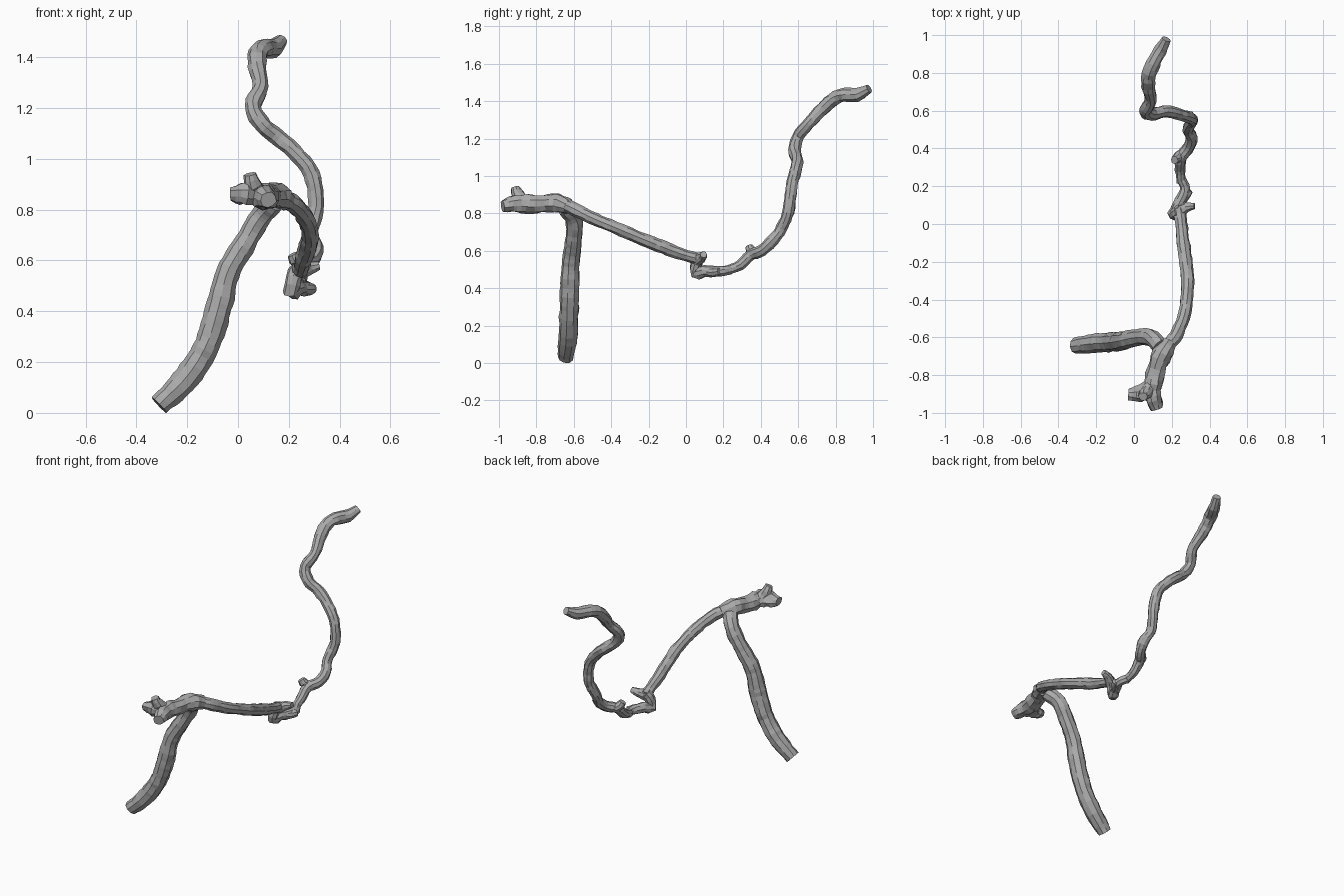
import bpy, bmesh, math, random
from mathutils import Vector, noise

random.seed(4)
if "Cube" in bpy.data.objects:
    bpy.data.objects.remove(bpy.data.objects["Cube"], do_unlink=True)

bark = bpy.data.materials.new("grey bark")
bark.use_nodes = True
GREY = (0.4, 0.4, 0.4, 1)
bark.diffuse_color = GREY
bark.node_tree.nodes["Principled BSDF"].inputs["Base Color"].default_value = GREY


def spline(points, step):
    """Smoothly resample (x, y, z, radius) points."""
    pts = [Vector(p) for p in points]
    pts = [2 * pts[0] - pts[1]] + pts + [2 * pts[-1] - pts[-2]]
    out = []
    for a, b, c, d in zip(pts, pts[1:], pts[2:], pts[3:]):
        n = max(1, round((c - b).length / step))
        for i in range(n):
            t = i / n
            out.append(0.5 * (2 * b + (c - a) * t + (2 * a - 5 * b + 4 * c - d) * t * t
                              + (3 * b - a - 3 * c + d) * t ** 3))
    return out + [pts[-2]]


def limb(name, points, rough=0.12, sides=9, step=0.025):
    """Faceted, gnarled tube with capped ends."""
    path = spline(points, step)
    bm = bmesh.new()
    rings = []
    side = None
    for i, p in enumerate(path):
        centre = p.to_3d()
        along = (path[min(i + 1, len(path) - 1)].to_3d() - path[max(i - 1, 0)].to_3d()).normalized()
        side = along.orthogonal() if side is None else side - along * side.dot(along)
        side.normalize()
        other = along.cross(side)
        ring = []
        for k in range(sides):
            a = math.tau * k / sides
            out = side * math.cos(a) + other * math.sin(a)
            bump = noise.noise((centre + out * p.w) * 22) * 1.3 + random.uniform(-0.4, 0.4)
            ring.append(bm.verts.new(centre + out * p.w * (1 + rough * bump)))
        rings.append(ring)
    for r, s in zip(rings, rings[1:]):
        for k in range(sides):
            j = (k + 1) % sides
            bm.faces.new((r[k], r[j], s[j], s[k]))
    bm.faces.new(rings[0][::-1])
    bm.faces.new(rings[-1])
    bmesh.ops.recalc_face_normals(bm, faces=bm.faces)
    mesh = bpy.data.meshes.new(name)
    bm.to_mesh(mesh)
    bm.free()
    mesh.materials.append(bark)
    bpy.context.collection.objects.link(bpy.data.objects.new(name, mesh))


# Thick lower stem
limb("main_stem", [
    (-.31, -.645, .03, .043), (-.2, -.63, .14, .052), (-.12, -.625, .27, .052),
    (-.07, -.62, .43, .052), (-.04, -.615, .55, .048), (.03, -.6, .67, .046),
    (.09, -.6, .77, .045), (.14, -.65, .83, .045)], rough=.09)

# Forward limb with its broken, forked end
limb("front_limb", [
    (.19, -.63, .835, .04), (.15, -.69, .855, .05), (.12, -.77, .85, .048),
    (.1, -.85, .85, .048), (.1, -.91, .85, .046), (.12, -.98, .84, .033)], rough=.2)
limb("front_fork", [
    (.1, -.84, .85, .035), (.05, -.89, .855, .042), (.01, -.9, .86, .042), (-.03, -.9, .86, .028)], rough=.25)
limb("front_knob", [
    (.08, -.86, .86, .035), (.06, -.9, .9, .034), (.05, -.915, .94, .024)], rough=.25)

# Thin limb running back
limb("rear_limb", [
    (.15, -.67, .85, .035), (.21, -.61, .83, .036), (.26, -.5, .775, .034),
    (.28, -.37, .72, .034), (.28, -.25, .67, .035), (.26, -.1, .61, .036),
    (.25, 0, .575, .032), (.24, .08, .555, .032)])
limb("rear_stub", [
    (.24, .06, .55, .03), (.28, .09, .57, .026), (.32, .095, .58, .018)], rough=.2)
limb("elbow", [
    (.24, .07, .57, .032), (.22, .055, .53, .03), (.21, .05, .48, .033),
    (.235, .1, .49, .032), (.27, .18, .49, .027), (.25, .24, .5, .025)], rough=.2)
limb("elbow_stub", [
    (.23, .1, .49, .028), (.27, .15, .485, .026), (.295, .18, .49, .018)], rough=.2)

# Winding limb rising at the back
limb("upper_limb", [
    (.25, .22, .495, .025), (.245, .29, .525, .028), (.25, .35, .58, .032),
    (.29, .41, .605, .032), (.305, .46, .65, .032), (.285, .5, .7, .03), (.3, .535, .77, .031),
    (.31, .55, .83, .032), (.29, .565, .94, .032), (.24, .58, 1.01, .033),
    (.16, .595, 1.08, .033), (.09, .58, 1.14, .033), (.06, .6, 1.21, .033),
    (.09, .655, 1.28, .032), (.075, .73, 1.36, .036), (.08, .8, 1.42, .038),
    (.11, .87, 1.435, .038), (.14, .92, 1.435, .036), (.17, .98, 1.465, .025)], rough=.14)
limb("upper_stub", [
    (.25, .37, .585, .026), (.225, .345, .605, .028), (.215, .34, .625, .02)], rough=.2)
